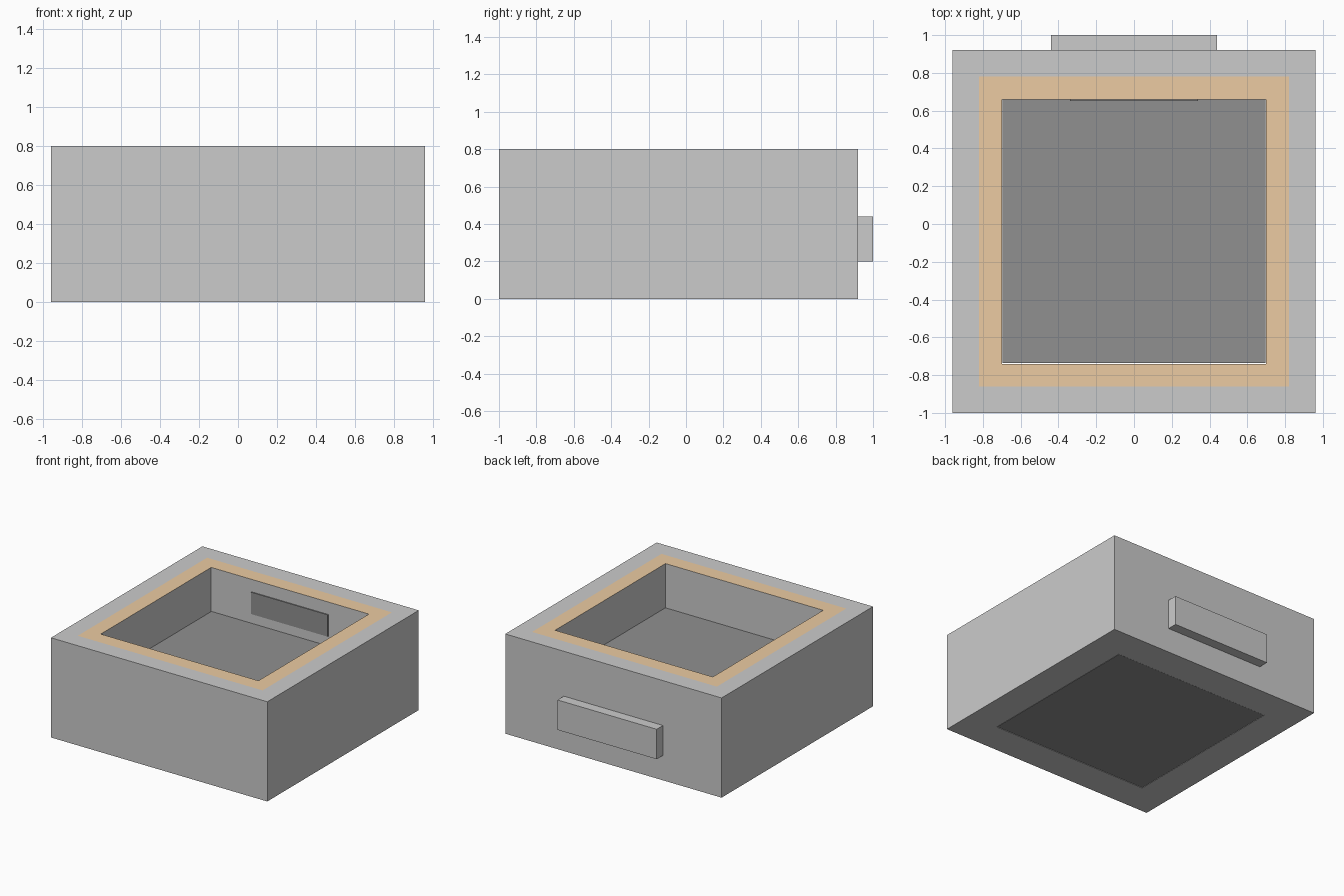
import bpy, bmesh

if "Cube" in bpy.data.objects:
    bpy.data.objects.remove(bpy.data.objects["Cube"])

CY = -0.04  # centre of the square housing in y


def material(name, rgb):
    m = bpy.data.materials.new(name)
    m.diffuse_color = (*rgb, 1)
    m.use_nodes = True
    m.node_tree.nodes["Principled BSDF"].inputs["Base Color"].default_value = m.diffuse_color
    return m


def add_object(name, bm, mats=()):
    bmesh.ops.recalc_face_normals(bm, faces=bm.faces)
    me = bpy.data.meshes.new(name)
    bm.to_mesh(me)
    bm.free()
    for m in mats:
        me.materials.append(m)
    ob = bpy.data.objects.new(name, me)
    bpy.context.collection.objects.link(ob)
    return ob


def box(name, lo, hi, mats=()):
    bm = bmesh.new()
    bmesh.ops.create_cube(bm, size=1)
    for v in bm.verts:
        v.co = [(a + b) / 2 + c * (b - a) for a, b, c in zip(lo, hi, v.co)]
    return add_object(name, bm, mats)


grey = material("grey", (0.8, 0.8, 0.8))
copper = material("copper", (0.84, 0.60, 0.36))
dark = material("dark", (0.28, 0.28, 0.28))

# Housing: square tube from (half width, z) profile, copper inlay on its top
profile = [(0.96, 0), (0.96, 0.8), (0.82, 0.8), (0.7, 0.8), (0.7, 0)]
bm = bmesh.new()
loops = [[bm.verts.new((sx * r, CY + sy * r, z))
          for sx, sy in ((-1, -1), (1, -1), (1, 1), (-1, 1))]
         for r, z in profile]
for i, a in enumerate(loops):
    b = loops[(i + 1) % len(loops)]
    for k in range(4):
        n = (k + 1) % 4
        f = bm.faces.new((a[k], a[n], b[n], b[k]))
        f.material_index = 1 if i == 2 else 0
add_object("housing", bm, (grey, copper))

# Dark core filling the lower part of the cavity
box("cavity_floor", (-0.697, -0.735, 0), (0.697, 0.659, 0.448), (dark,))

# Dark panel on the inner back wall
box("inner_panel", (-0.34, 0.652, 0.525), (0.34, 0.668, 0.70), (dark,))

# Raised block on the outside back
box("back_block", (-0.44, 0.92, 0.2), (0.44, 1.0, 0.44))
